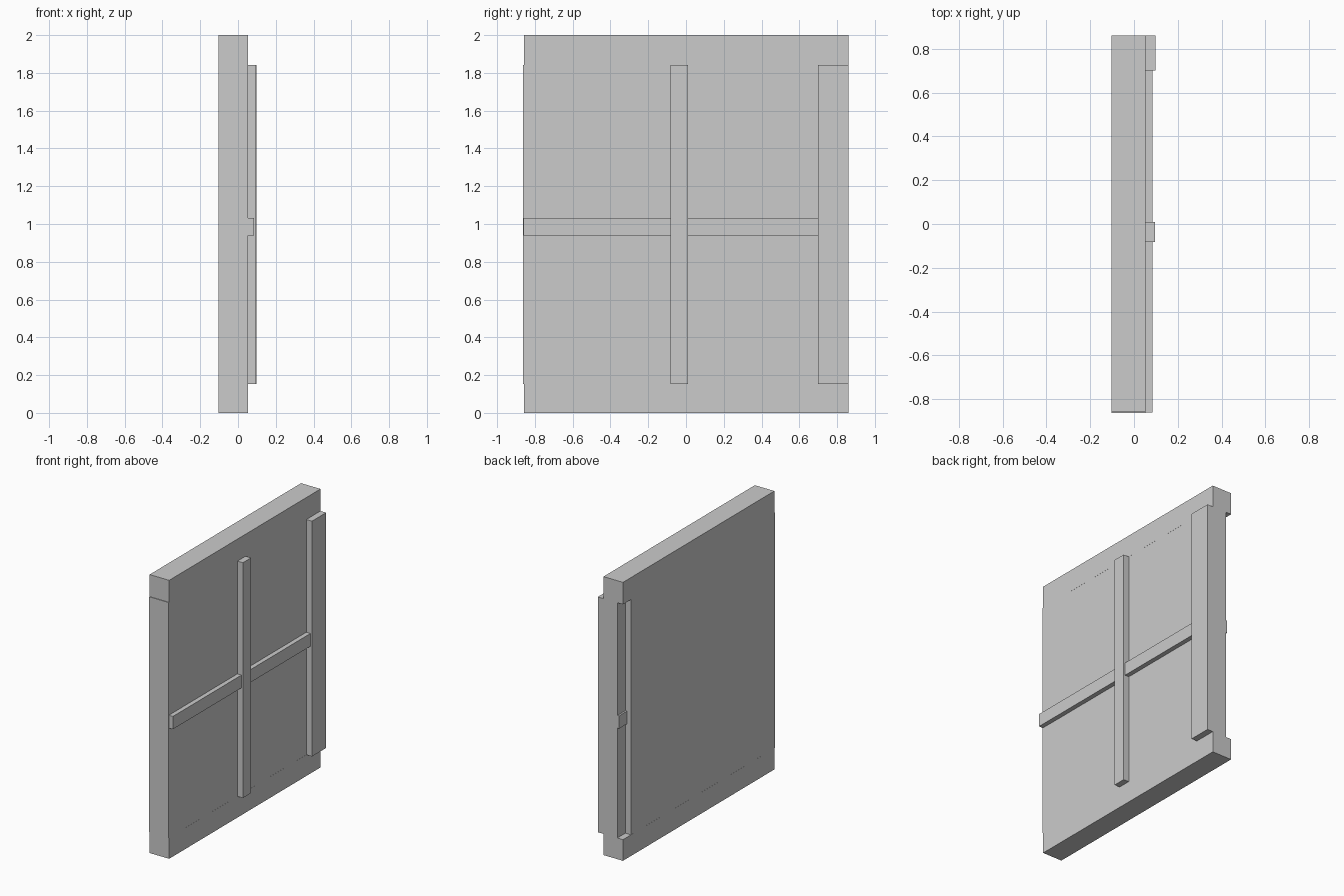
import bpy

if "Cube" in bpy.data.objects:
    bpy.data.objects.remove(bpy.data.objects["Cube"])


def box(name, x, y, z):
    """Axis-aligned box from (min, max) ranges."""
    bpy.ops.mesh.primitive_cube_add(size=1, location=[sum(r) / 2 for r in (x, y, z)])
    ob = bpy.context.object
    ob.name = name
    ob.scale = [r[1] - r[0] for r in (x, y, z)]
    bpy.ops.object.transform_apply(location=False, rotation=False, scale=True)
    return ob


DEPTH = 0.155            # every timber shares one depth
BACK = -0.102            # rear plane of the frame
LOW, HIGH = 0.152, 1.842  # opening between the rails


def depth_from(back):
    return (back, back + DEPTH)


# Top and bottom rails
for name, z in (("bottom_rail", (0, LOW)), ("top_rail", (HIGH, 2.0))):
    box(name, depth_from(BACK), (-0.857, 0.861), z)

# Stiles: left is flush, right is set forward
box("left_stile", depth_from(BACK), (-0.862, -0.70), (LOW, HIGH))
box("right_stile", depth_from(-0.057), (0.70, 0.861), (LOW, HIGH))

# Thick infill panel, stopping partway behind the right stile
box("panel", (BACK + 0.0005, BACK + DEPTH - 0.0005), (-0.70, 0.77), (LOW, HIGH))

# Crossing glazing bars
box("vertical_bar", depth_from(-0.059), (-0.082, 0.01), (LOW, HIGH))
box("horizontal_bar", depth_from(-0.070), (-0.86, 0.859), (0.94, 1.032))
